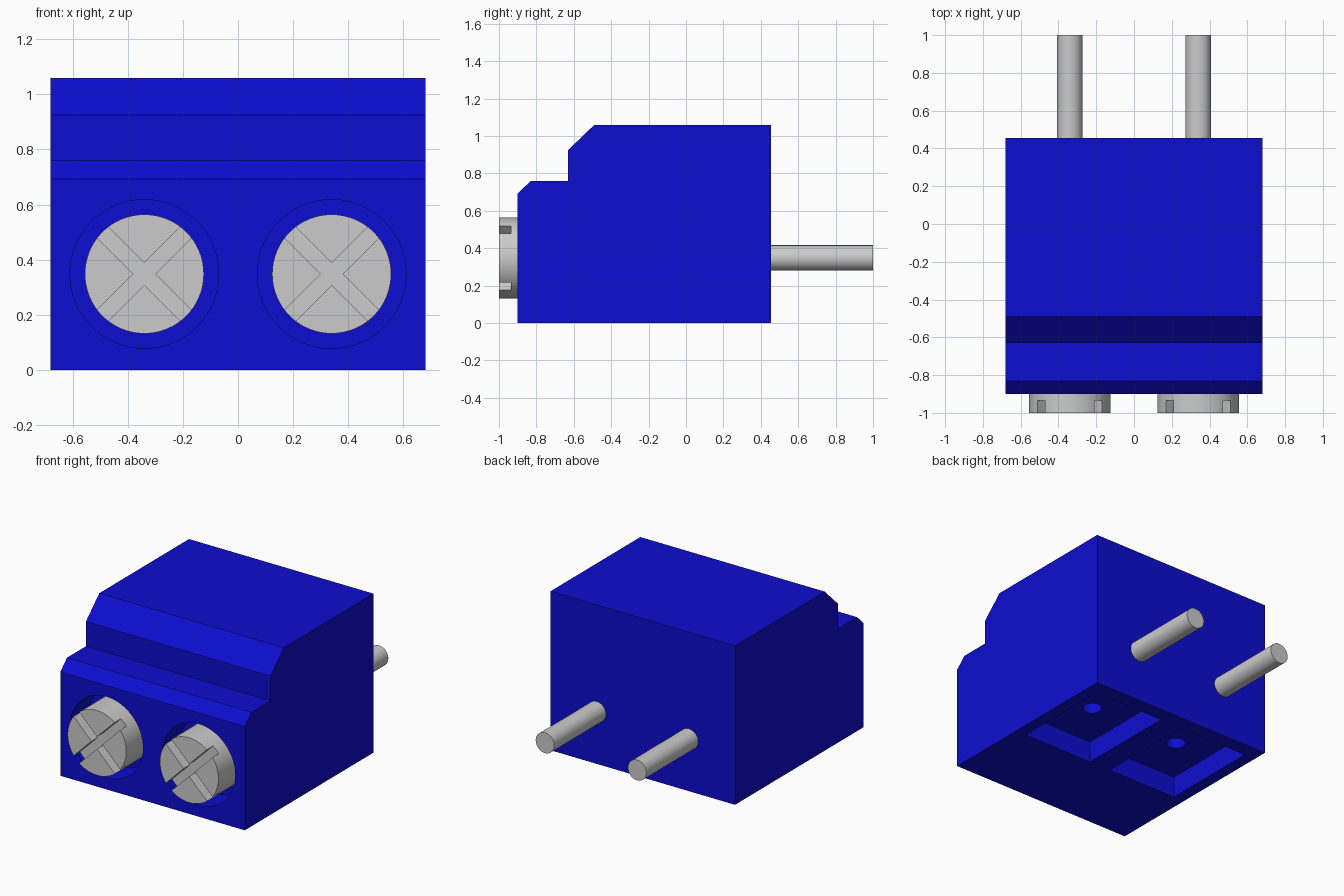
import bpy, bmesh, math
from mathutils import Matrix

if "Cube" in bpy.data.objects:
    bpy.data.objects.remove(bpy.data.objects["Cube"], do_unlink=True)


def make_material(name, rgb):
    mat = bpy.data.materials.new(name)
    mat.use_nodes = True
    mat.diffuse_color = (*rgb, 1)
    bsdf = next(n for n in mat.node_tree.nodes if n.type == 'BSDF_PRINCIPLED')
    bsdf.inputs["Base Color"].default_value = (*rgb, 1)
    return mat


BLUE = make_material("blue plastic", (0.004, 0.004, 0.63))
GREY = make_material("grey metal", (0.6, 0.6, 0.6))


def finish(name, bm, mat):
    bmesh.ops.recalc_face_normals(bm, faces=bm.faces[:])
    mesh = bpy.data.meshes.new(name)
    bm.to_mesh(mesh)
    bm.free()
    mesh.materials.append(mat)
    obj = bpy.data.objects.new(name, mesh)
    bpy.context.collection.objects.link(obj)
    return obj


def box(name, center, size, mat, turn=0.0):
    """Box, optionally turned about the y axis."""
    bm = bmesh.new()
    bmesh.ops.create_cube(bm, size=1)
    bm.transform(Matrix.Translation(center) @ Matrix.Rotation(turn, 4, 'Y')
                 @ Matrix.Diagonal((*size, 1)))
    return finish(name, bm, mat)


def cylinder(name, center, radius, length, mat, axis='Y', segments=64):
    bm = bmesh.new()
    bmesh.ops.create_cone(bm, cap_ends=True, segments=segments,
                          radius1=radius, radius2=radius, depth=length)
    turn = Matrix.Rotation(math.pi / 2, 4, 'X') if axis == 'Y' else Matrix()
    bm.transform(Matrix.Translation(center) @ turn)
    return finish(name, bm, mat)


def cut(obj, cutter):
    """Subtract the cutter, then discard it."""
    mod = obj.modifiers.new("cut", 'BOOLEAN')
    mod.operation = 'DIFFERENCE'
    mod.solver = 'EXACT'
    mod.object = cutter
    bpy.context.view_layer.objects.active = obj
    bpy.ops.object.modifier_apply(modifier=mod.name)
    bpy.data.objects.remove(cutter, do_unlink=True)


def smooth(obj):
    bpy.ops.object.select_all(action='DESELECT')
    obj.select_set(True)
    bpy.context.view_layer.objects.active = obj
    bpy.ops.object.shade_smooth_by_angle(angle=math.radians(30))


# Housing: stepped side profile (y, z) extruded across x
HALF_WIDTH = 0.68
profile = [(-0.9, 0), (0.455, 0), (0.455, 1.06), (-0.49, 1.06),
           (-0.63, 0.925), (-0.63, 0.76), (-0.83, 0.76), (-0.9, 0.692)]
bm = bmesh.new()
side = bm.faces.new([bm.verts.new((-HALF_WIDTH, y, z)) for y, z in profile])
ext = bmesh.ops.extrude_face_region(bm, geom=[side])
bmesh.ops.translate(bm, vec=(2 * HALF_WIDTH, 0, 0),
                    verts=[v for v in ext["geom"] if isinstance(v, bmesh.types.BMVert)])
housing = finish("housing", bm, BLUE)

AXIS_Z = 0.348
for side_name, x in (("right", -0.34), ("left", 0.34)):
    # Round screw well in the front face
    cut(housing, cylinder("well_cutter", (x, -0.9, AXIS_Z), 0.27, 0.4, BLUE))
    # Rectangular pocket underneath with a small blind hole in its floor
    cut(housing, box("pocket_cutter", (x, 0.013, 0), (0.52, 0.685, 0.286), BLUE))
    cut(housing, cylinder("hole_cutter", (x, 0.0, 0.18), 0.06, 0.22, BLUE, 'Z', 32))

    # Screw with crossed slots
    screw = cylinder(f"{side_name}_screw", (x, -0.845, AXIS_Z), 0.216, 0.31, GREY)
    for turn in (math.pi / 4, -math.pi / 4):
        cut(screw, box("slot_cutter", (x, -1.0, AXIS_Z), (0.6, 0.13, 0.057), GREY, turn))
    smooth(screw)

    # Rear contact pin
    smooth(cylinder(f"{side_name}_pin", (x, 0.715, AXIS_Z), 0.068, 0.57, GREY, 'Y', 48))

smooth(housing)
